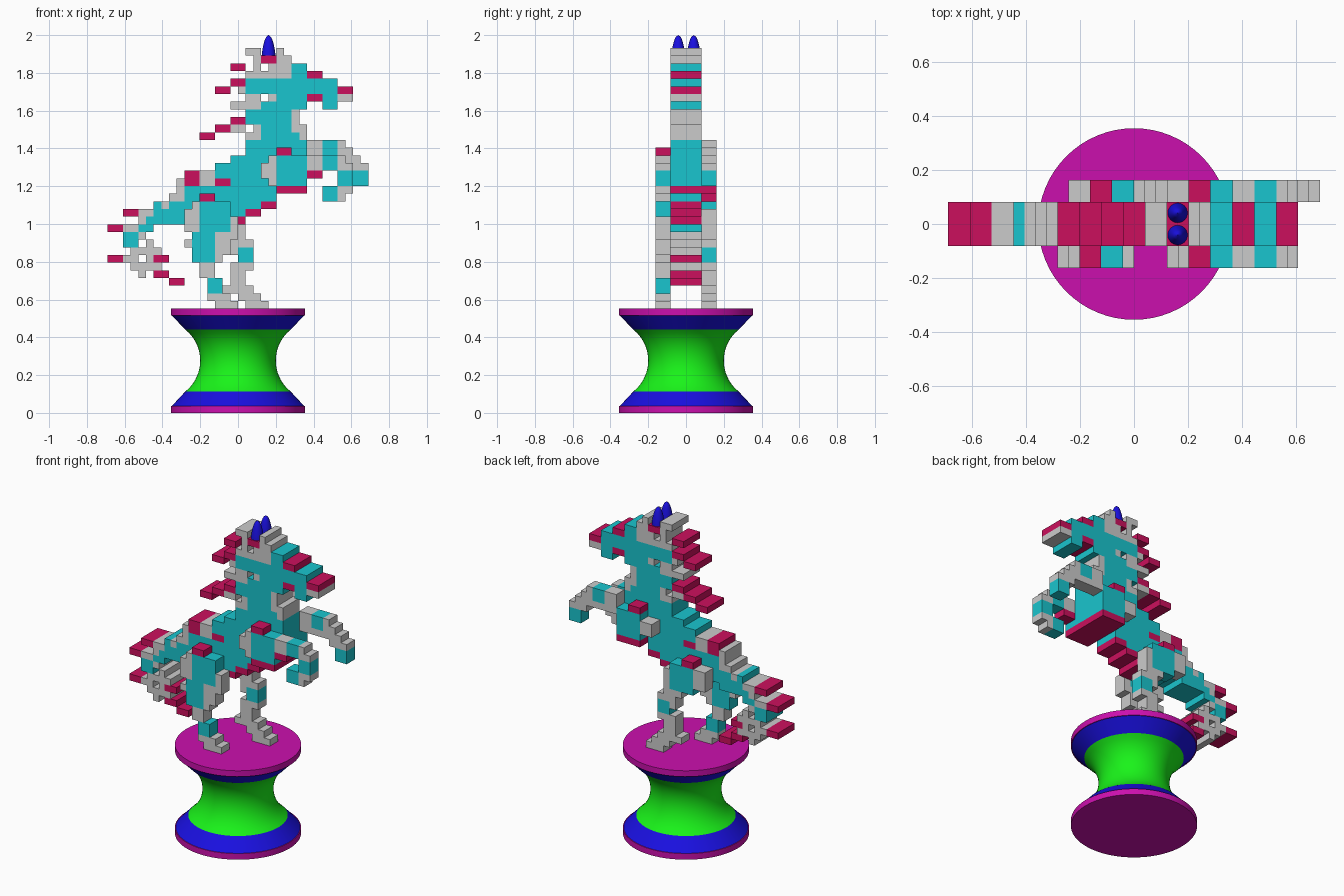
import bpy, bmesh, math

if "Cube" in bpy.data.objects:
    bpy.data.objects.remove(bpy.data.objects["Cube"])

U = 1.38 / 34        # brick grid step in x and z
BASE = 0.552         # top of the pedestal
BODY, NEAR, FAR = (-2, 2), (-4, -2), (2, 4)   # y layers in grid steps


def mat(name, rgb):
    m = bpy.data.materials.new(name)
    m.diffuse_color = (*rgb, 1)
    m.use_nodes = True
    m.node_tree.nodes["Principled BSDF"].inputs["Base Color"].default_value = m.diffuse_color
    return m


CYAN = mat("cyan", (0.01, 0.56, 0.62))
RED = mat("crimson", (0.60, 0.005, 0.11))
BLUE = mat("blue", (0.01, 0.005, 0.75))
GREEN = mat("green", (0.01, 0.90, 0.01))
PINK = mat("magenta", (0.60, 0.005, 0.42))
GREY = None


def make(name, bm, material):
    bmesh.ops.recalc_face_normals(bm, faces=bm.faces)
    me = bpy.data.meshes.new(name)
    bm.to_mesh(me)
    bm.free()
    ob = bpy.data.objects.new(name, me)
    bpy.context.collection.objects.link(ob)
    if material:
        me.materials.append(material)
    return ob


def bricks(name, material, layer, runs):
    """Each run is (row0, row1, col0, col1) on the side-profile grid."""
    bm = bmesh.new()
    y0, y1 = layer
    for r0, r1, c0, c1 in runs:
        for v in bmesh.ops.create_cube(bm, size=1)["verts"]:
            v.co.x = ((c1 if v.co.x > 0 else c0) - 17) * U
            v.co.y = (y1 if v.co.y > 0 else y0) * U
            v.co.z = BASE + (r1 if v.co.z > 0 else r0) * U
    return make(name, bm, material)


def lathe(name, material, profile, n=64, centre=(0, 0)):
    bm = bmesh.new()
    rings = []
    for r, z in profile:
        rings.append([bm.verts.new((centre[0] + r * math.cos(2 * math.pi * i / n),
                                    centre[1] + r * math.sin(2 * math.pi * i / n), z))
                      for i in range(n)])
    for a, b in zip(rings, rings[1:]):
        for i in range(n):
            j = (i + 1) % n
            bm.faces.new((a[i], a[j], b[j], b[i]))
    bm.faces.new(rings[0])
    bm.faces.new(rings[-1])
    ob = make(name, bm, material)
    bpy.context.view_layer.objects.active = ob
    ob.select_set(True)
    bpy.ops.object.shade_smooth_by_angle(angle=math.radians(35))
    ob.select_set(False)


# pedestal: discs, flared rims and an hourglass waist
lathe("bottom_disc", PINK, [(0.355, 0), (0.355, 0.037)])
lathe("bottom_rim", BLUE, [(0.35, 0.037), (0.28, 0.112)])
waist = []
for i in range(17):
    z = -0.165 + 0.33 * i / 16
    waist.append((0.41 - math.sqrt(0.21 ** 2 - z * z), 0.277 + z))
lathe("waist", GREEN, waist)
lathe("top_rim", BLUE, [(0.28, 0.442), (0.35, 0.515)])
lathe("top_disc", PINK, [(0.355, 0.515), (0.355, BASE)])

# head and neck
bricks("head", CYAN, BODY, [
    (30, 32, 24, 26), (28, 30, 18, 28), (27, 28, 22, 26), (26, 30, 28, 30),
    (26, 27, 20, 26)])
bricks("head_trim", GREY, BODY, [
    (33, 34, 18, 20), (31, 33, 19, 20), (33, 34, 22, 23), (32, 33, 22, 24),
    (31, 32, 21, 24), (30, 31, 18, 24), (28, 29, 17, 18), (27, 28, 18, 20),
    (27, 28, 21, 22), (26, 27, 16, 20), (27, 28, 30, 32)])
bricks("face_accents", RED, BODY, [
    (32, 33, 20, 22), (30, 31, 26, 28), (28, 29, 30, 32), (27, 28, 26, 28)])
bricks("neck", CYAN, BODY, [(24, 26, 18, 24), (23, 24, 20, 24), (22, 23, 20, 25)])
bricks("neck_trim", GREY, BODY, [
    (24, 26, 24, 25), (23, 24, 24, 26), (22, 23, 25, 26), (23, 24, 16, 18),
    (23, 24, 19, 20), (22, 23, 18, 20)])
bricks("mane", RED, BODY, [
    (31, 32, 16, 18), (29, 30, 16, 18), (28, 29, 14, 16), (24, 25, 16, 18),
    (23, 24, 14, 16), (22, 23, 12, 14)])

# ears
for side, y in (("near", -0.041), ("far", 0.041)):
    ear = [(0.036 * math.sqrt(1 - (i / 10) ** 1.3) + 0.0005, BASE + 33 * U + 0.109 * i / 10)
           for i in range(11)]
    lathe(side + "_ear", BLUE, ear, 24, (0.162, y))

# torso
bricks("torso", CYAN, BODY, [
    (20, 22, 18, 26), (19, 20, 16, 26), (18, 19, 14, 26), (17, 18, 14, 26),
    (16, 17, 16, 26), (15, 16, 10, 22), (14, 15, 10, 22), (13, 14, 8, 20),
    (12, 13, 8, 18), (11, 12, 12, 16)])
bricks("torso_trim", GREY, BODY, [
    (16, 18, 12, 14), (15, 17, 9, 10), (14, 15, 8, 10), (13, 14, 7, 8)])
bricks("torso_accents", RED, BODY, [
    (16, 18, 10, 12), (16, 17, 14, 16), (15, 16, 22, 26), (13, 14, 20, 22),
    (12, 13, 18, 20), (11, 12, 16, 18)])

# tail
bricks("tail", CYAN, BODY, [(12, 14, 6, 7), (12, 13, 7, 8), (11, 12, 5, 10),
                            (10, 11, 4, 6), (8, 10, 2, 4)])
bricks("tail_trim", GREY, BODY, [
    (12, 13, 4, 6), (11, 12, 4, 5), (10, 11, 2, 4), (9, 10, 4, 5), (7, 8, 3, 5),
    (6, 7, 2, 4), (5, 6, 3, 5), (4, 5, 4, 5), (8, 9, 5, 6), (7, 8, 5, 7),
    (6, 7, 5, 6), (5, 6, 5, 7)])
bricks("tail_tips", RED, BODY, [
    (12, 13, 2, 4), (10, 11, 0, 2), (6, 7, 0, 2), (6, 7, 6, 8), (4, 5, 6, 8),
    (3, 4, 8, 10)])

# near front leg, hooked back
bricks("near_front_leg", CYAN, NEAR, [
    (16, 20, 22, 26), (18, 20, 28, 30), (16, 18, 30, 32), (14, 16, 28, 30)])
bricks("near_front_leg_trim", GREY, NEAR, [
    (17, 19, 20, 22), (16, 17, 21, 22), (19, 20, 21, 22), (18, 20, 26, 28),
    (18, 19, 30, 32), (19, 20, 30, 31), (15, 16, 30, 32), (14, 15, 30, 31)])
bricks("near_front_leg_accents", RED, NEAR, [
    (20, 21, 22, 24), (17, 18, 26, 28), (15, 16, 22, 26)])

# far front leg, reaching forward
bricks("far_front_leg", CYAN, FAR, [
    (16, 20, 22, 26), (20, 22, 28, 30), (16, 18, 32, 34)])
bricks("far_front_leg_trim", GREY, FAR, [
    (17, 19, 20, 22), (19, 22, 26, 28), (21, 22, 30, 31), (20, 21, 30, 32),
    (19, 20, 28, 33), (18, 19, 31, 34)])
bricks("far_front_leg_accents", RED, FAR, [(20, 21, 22, 24), (15, 16, 22, 26)])

# near hind leg
bricks("near_hind_leg", CYAN, NEAR, [
    (10, 14, 12, 16), (6, 10, 11, 14), (2, 4, 13, 15)])
bricks("near_hind_leg_trim", GREY, NEAR, [
    (13, 14, 11, 12), (10, 13, 10, 12), (9, 12, 16, 17), (8, 10, 14, 16),
    (7, 8, 14, 16), (8, 9, 10, 11), (6, 7, 14, 15), (4, 6, 12, 14),
    (1, 2, 13, 16), (0, 1, 14, 17)])
bricks("near_hind_leg_accent", RED, NEAR, [(14, 15, 12, 14)])

# far hind leg
bricks("far_hind_leg", CYAN, FAR, [(10, 14, 13, 17), (6, 8, 17, 19)])
bricks("far_hind_leg_trim", GREY, FAR, [
    (11, 14, 11, 13), (10, 13, 17, 18), (9, 10, 15, 18), (8, 9, 16, 19),
    (7, 8, 16, 17), (5, 6, 16, 19), (3, 5, 16, 18), (2, 3, 15, 19),
    (1, 2, 17, 20), (0, 1, 18, 21)])
bricks("far_hind_leg_accent", RED, FAR, [(14, 15, 13, 15)])
